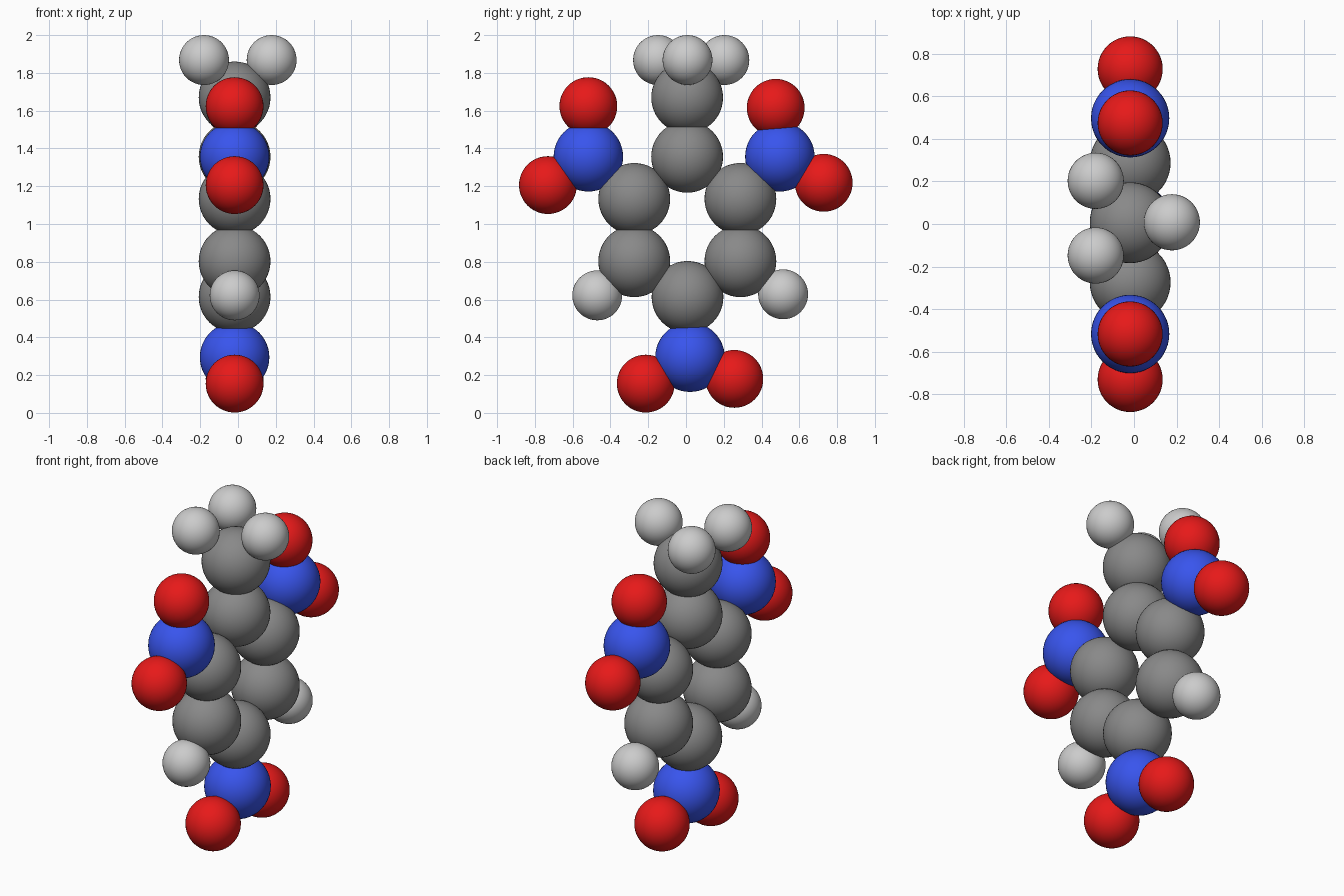
import bpy

if "Cube" in bpy.data.objects:
    bpy.data.objects.remove(bpy.data.objects["Cube"])

X = -0.018  # plane of the flat molecule


def make_material(name, color):
    mat = bpy.data.materials.new(name)
    mat.diffuse_color = (*color, 1)
    mat.use_nodes = True
    mat.node_tree.nodes["Principled BSDF"].inputs["Base Color"].default_value = mat.diffuse_color
    return mat


# Element: radius and material
KINDS = {
    "carbon": (0.19, make_material("dark_grey", (0.25, 0.25, 0.25))),
    "nitrogen": (0.184, make_material("blue", (0.04, 0.09, 0.85))),
    "oxygen": (0.153, make_material("red", (0.8, 0.01, 0.01))),
    "hydrogen": (0.132, make_material("light_grey", (0.55, 0.55, 0.55))),
}


def atom(kind, name, y, z, x=X):
    radius, mat = KINDS[kind]
    bpy.ops.mesh.primitive_uv_sphere_add(
        segments=48, ring_count=24, radius=radius, location=(x, y, z))
    ob = bpy.context.object
    ob.name = f"{name}_{kind}"
    ob.data.materials.append(mat)
    bpy.ops.object.shade_smooth()


# Six-sided carbon ring
atom("carbon", "ring_top", 0.006, 1.356)
atom("carbon", "ring_bottom", 0.008, 0.614)
for side, y in (("left", -0.274), ("right", 0.288)):
    atom("carbon", f"ring_upper_{side}", y, 1.133)
    atom("carbon", f"ring_lower_{side}", y, 0.803)

# Methyl group on top
atom("carbon", "methyl", 0.006, 1.67)
atom("hydrogen", "methyl_right", 0.008, 1.868, 0.178)
atom("hydrogen", "methyl_back", 0.203, 1.868, -0.18)
atom("hydrogen", "methyl_front", -0.148, 1.868, -0.18)

# Hydrogens on the ring
atom("hydrogen", "ring_left", -0.47, 0.622)
atom("hydrogen", "ring_right", 0.514, 0.628)

# Nitro groups: one nitrogen and two oxygens each
NITRO = {
    "left": ((-0.517, 1.356), (-0.517, 1.624), (-0.731, 1.206)),
    "right": ((0.497, 1.356), (0.475, 1.615), (0.729, 1.218)),
    "bottom": ((0.021, 0.295), (-0.213, 0.155), (0.256, 0.18)),
}
for side, (n, o1, o2) in NITRO.items():
    atom("nitrogen", f"nitro_{side}", *n)
    atom("oxygen", f"nitro_{side}_first", *o1)
    atom("oxygen", f"nitro_{side}_second", *o2)
